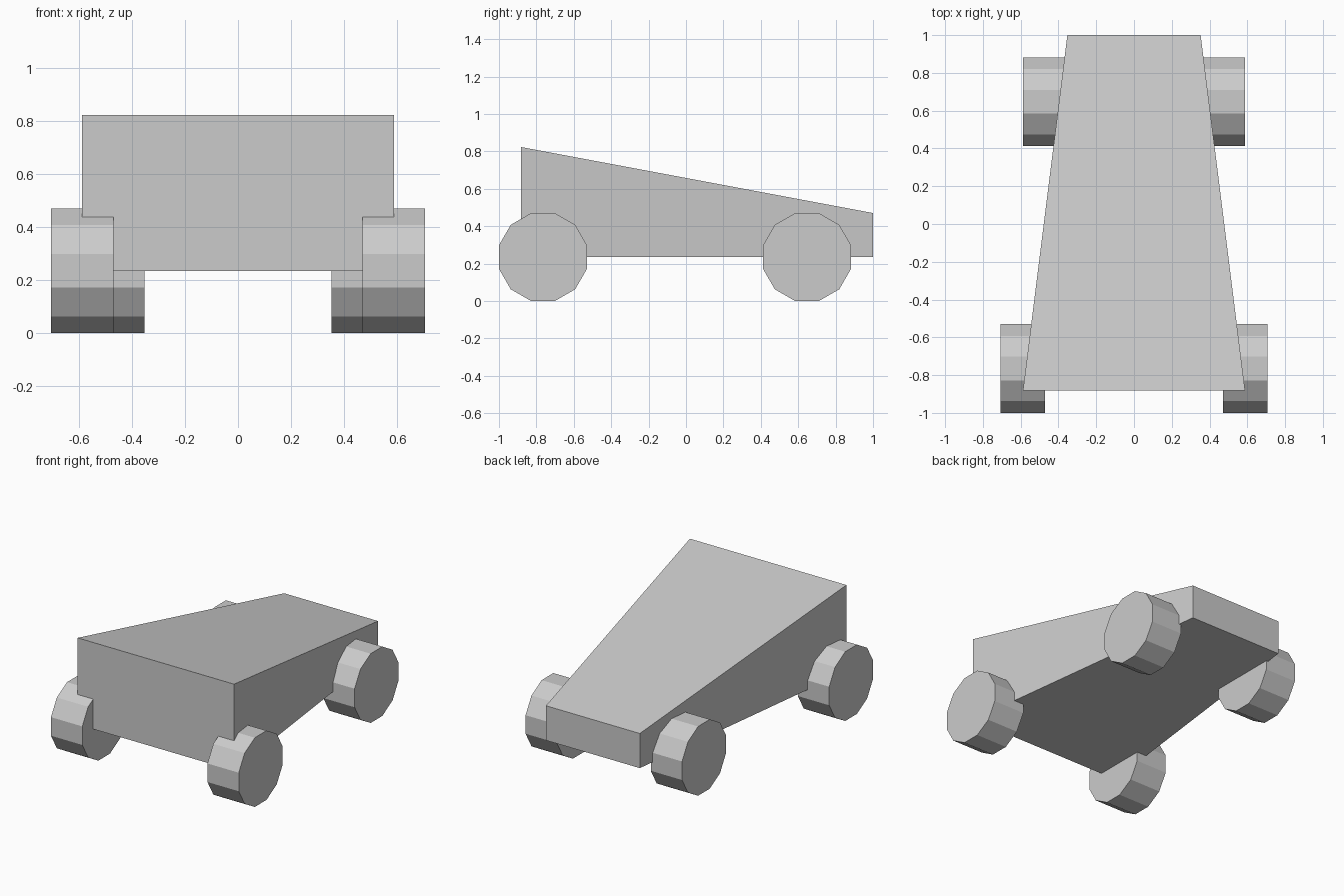
import bpy
import bmesh
from math import cos, pi
from mathutils import Matrix

if "Cube" in bpy.data.objects:
    bpy.data.objects.remove(bpy.data.objects["Cube"])

U = 2 / 17  # modelling unit: the whole car is 17 units long


def add_object(name, bm):
    bmesh.ops.recalc_face_normals(bm, faces=bm.faces)
    mesh = bpy.data.meshes.new(name)
    bm.to_mesh(mesh)
    bm.free()
    obj = bpy.data.objects.new(name, mesh)
    bpy.context.collection.objects.link(obj)
    return obj


def add_body():
    # Wedge body: a box tapering in width and height towards +y
    bm = bmesh.new()
    bmesh.ops.create_cube(bm, size=2)
    for v in bm.verts:
        tall_end = v.co.y < 0
        v.co.x *= (5 if tall_end else 3) * U
        v.co.z = (2 if v.co.z < 0 else 7 if tall_end else 4) * U
        v.co.y = (-7.5 if tall_end else 8.5) * U
    add_object("body", bm)


def add_wheel(name, x, y):
    # Twelve-sided wheel with a flat side resting on the ground
    bm = bmesh.new()
    radius = 2 * U / cos(pi / 12)
    bmesh.ops.create_cone(bm, cap_ends=True, segments=12,
                          radius1=radius, radius2=radius, depth=2 * U)
    turn = Matrix.Rotation(pi / 2, 4, 'Y') @ Matrix.Rotation(pi / 12, 4, 'Z')
    bmesh.ops.transform(bm, matrix=turn, verts=bm.verts)
    obj = add_object(name, bm)
    obj.location = (x * U, y * U, 2 * U)


add_body()

# Wider pair under the tall end, narrower pair under the low end
for end, x, y in (("tall_end", 5, -6.5), ("low_end", 4, 5.5)):
    for side, sign in (("left", -1), ("right", 1)):
        add_wheel(f"{end}_wheel_{side}", sign * x, y)
